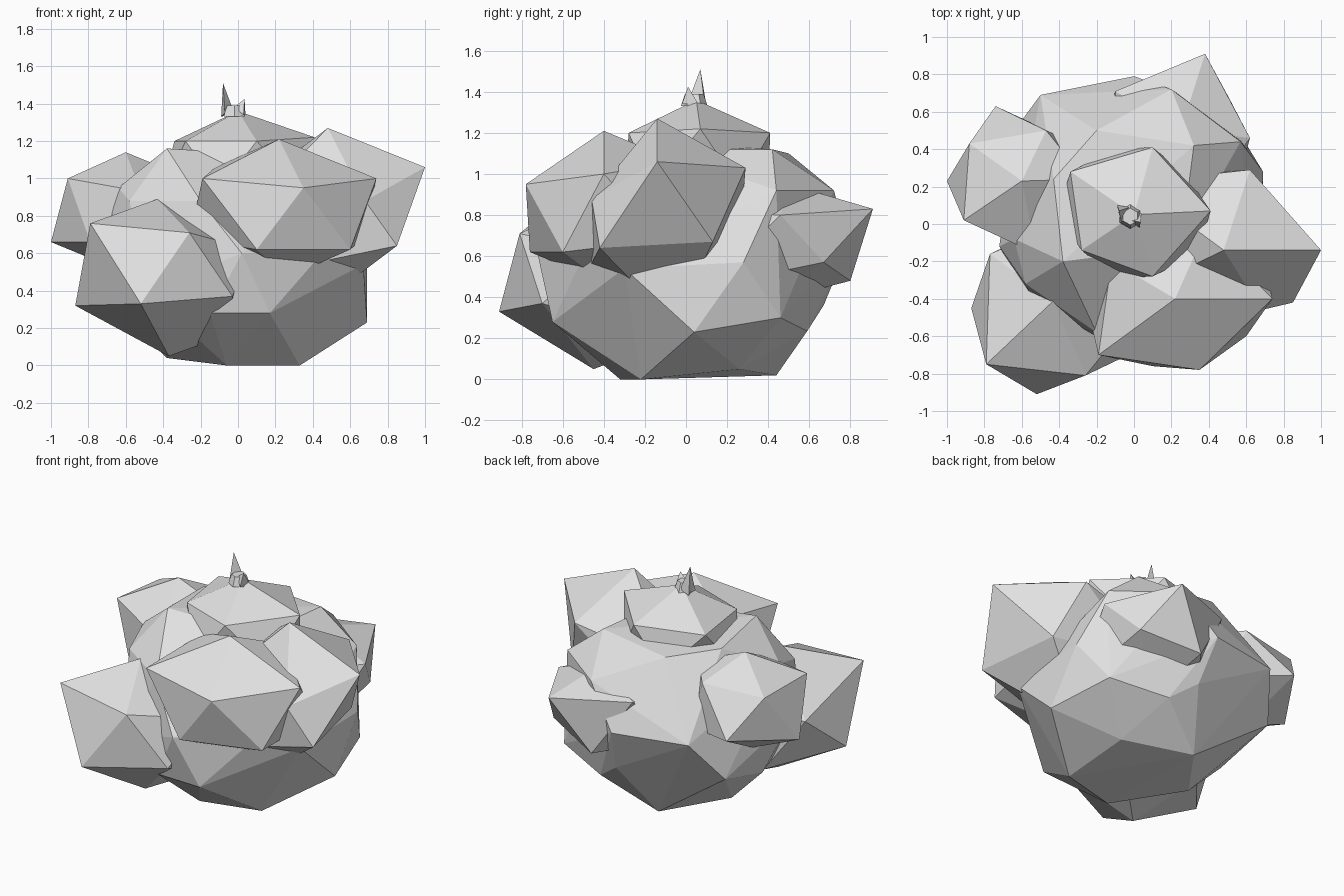
import bpy, bmesh, math
from mathutils import Vector, Matrix

leaf = bpy.data.materials.new("light grey")
leaf.diffuse_color = (0.75, 0.75, 0.75, 1)


def finish(name, bm):
    bmesh.ops.recalc_face_normals(bm, faces=bm.faces[:])
    mesh = bpy.data.meshes.new(name)
    bm.to_mesh(mesh)
    bm.free()
    mesh.materials.append(leaf)
    obj = bpy.data.objects.new(name, mesh)
    bpy.context.collection.objects.link(obj)
    return obj


def hull(name, points):
    """Faceted solid wrapped around a few corners."""
    bm = bmesh.new()
    for p in points:
        bm.verts.new(p)
    bmesh.ops.convex_hull(bm, input=bm.verts[:])
    bmesh.ops.delete(bm, geom=[v for v in bm.verts if not v.link_faces], context='VERTS')
    return finish(name, bm)


def clump(name, centre, *corners):
    """Stretched icosahedron: six corners mirrored through the centre."""
    c = Vector(centre)
    pts = [Vector(p) for p in corners]
    return hull(name, pts + [2 * c - p for p in pts])


# Main body: irregular faceted ball, ordered from the base upwards
hull("body", [
    (0.33, -0.22, 0.0), (0.32, 0.26, 0.05), (-0.06, -0.32, 0.0),
    (-0.38, 0.06, 0.04), (-0.105, 0.44, 0.02),
    (0.69, 0.04, 0.23), (0.58, 0.46, 0.30), (0.22, 0.59, 0.235),
    (0.05, 0.67, 0.36), (0.17, -0.65, 0.28), (-0.15, -0.64, 0.28),
    (-0.62, 0.08, 0.28), (-0.50, -0.50, 0.40), (-0.64, 0.50, 0.40),
    (0.69, 0.28, 0.57), (0.67, -0.30, 0.54), (0.02, -0.72, 0.60),
    (-0.50, 0.69, 0.66), (0.0, 0.79, 0.65), (-0.72, -0.12, 0.62),
    (0.45, -0.50, 0.60), (-0.20, -0.58, 0.88), (0.40, -0.38, 0.85),
    (0.20, 0.72, 0.92), (0.57, 0.44, 0.92), (-0.64, -0.08, 0.95),
    (-0.58, -0.32, 0.88), (-0.38, -0.20, 1.16), (-0.43, 0.24, 1.12),
    (-0.20, 0.50, 1.10), (0.32, 0.42, 1.12), (0.25, -0.12, 1.12)])

# Side clumps: centre, outer corner, ring of five corners
clump("front_clump", (0.24, -0.40, 0.84), (0.35, -0.78, 0.95),
      (-0.19, -0.70, 1.00), (0.22, -0.40, 1.21), (0.74, -0.40, 1.00),
      (0.60, -0.60, 0.62), (0.10, -0.76, 0.62))
clump("right_clump", (0.42, -0.10, 0.77), (1.00, -0.14, 1.06),
      (0.48, -0.14, 1.27), (0.62, 0.29, 1.03), (0.75, 0.13, 0.67),
      (0.85, -0.42, 0.64), (0.68, -0.46, 0.88))
clump("front_left_clump", (-0.40, -0.43, 0.47), (-0.52, -0.91, 0.33),
      (-0.79, -0.75, 0.76), (-0.26, -0.81, 0.71), (-0.03, -0.70, 0.37),
      (-0.37, -0.45, 0.05), (-0.87, -0.45, 0.32))
clump("left_clump", (-0.63, 0.235, 0.83), (-0.88, 0.43, 0.98),
      (-0.60, 0.23, 1.14), (-0.91, 0.02, 1.00), (-1.00, 0.23, 0.66),
      (-0.74, 0.63, 0.73), (-0.47, 0.50, 1.00))
clump("back_clump", (0.21, 0.40, 0.65), (0.38, 0.91, 0.83),
      (0.51, 0.67, 0.57), (0.62, 0.46, 0.80), (0.25, 0.50, 0.95),
      (-0.10, 0.71, 0.85), (0.14, 0.80, 0.48))
clump("top_clump", (0.0, 0.06, 1.07), (0.0, 0.05, 1.36),
      (-0.34, 0.28, 1.20), (0.10, 0.41, 1.20), (0.41, 0.07, 1.22),
      (0.10, -0.28, 1.20), (-0.28, -0.14, 1.20))

# Small faceted bud on the crown
bm = bmesh.new()
bmesh.ops.create_cone(bm, cap_ends=True, segments=6, radius1=0.065, radius2=0.045, depth=0.06,
                      matrix=Matrix.Translation((-0.02, 0.04, 1.36)))
finish("bud", bm)

# Pointed shoots beside the bud
hull("tall_shoot", [(-0.08, 0.07, 1.51), (-0.09, 0.10, 1.33),
                    (-0.02, 0.09, 1.35), (-0.07, 0.01, 1.35)])
hull("short_shoot", [(0.035, 0.01, 1.425), (0.04, 0.06, 1.34),
                     (0.03, -0.02, 1.34), (-0.02, 0.02, 1.38)])
